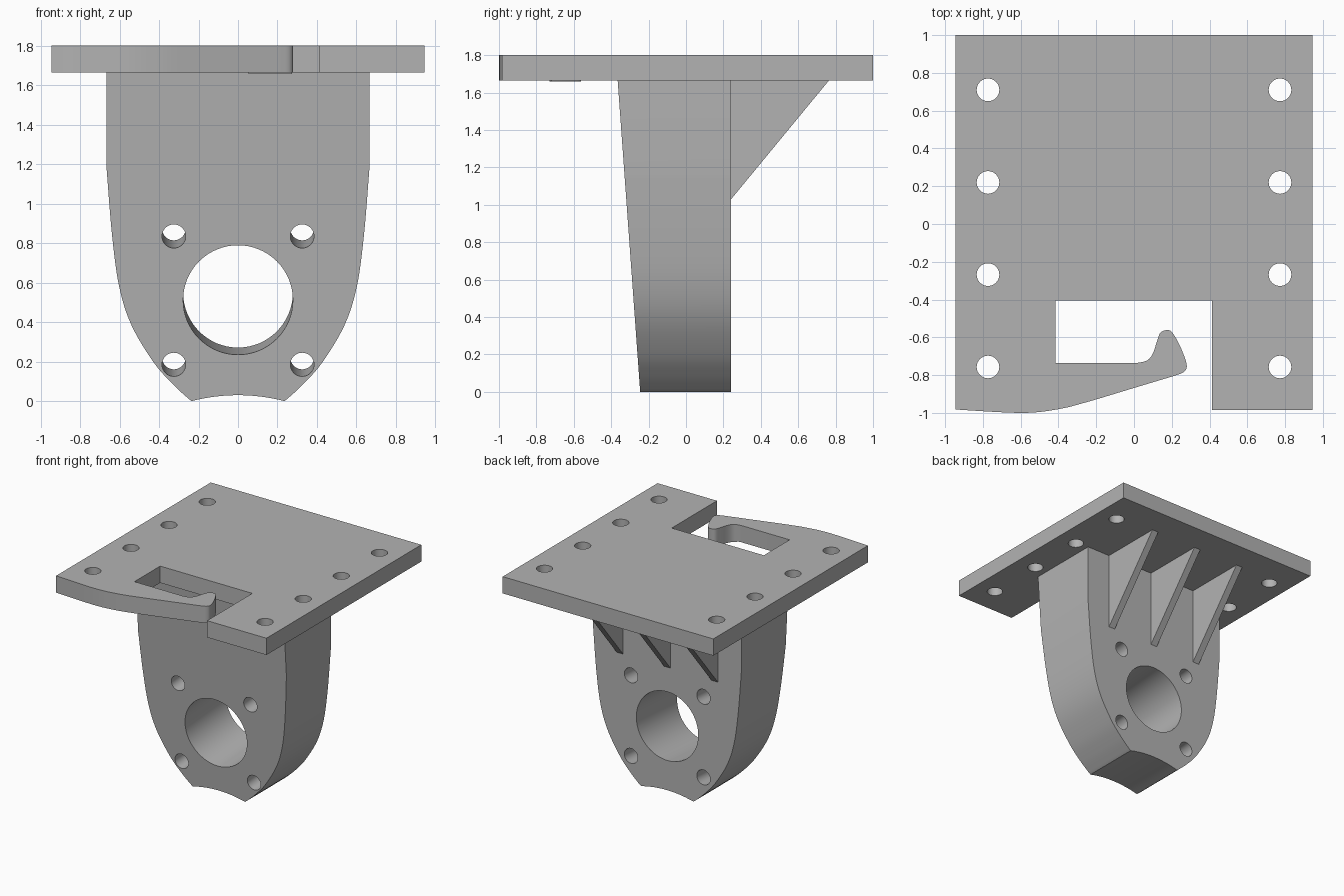
import bpy, bmesh
from mathutils import Vector

cube = bpy.data.objects.get("Cube")
if cube:
    bpy.data.objects.remove(cube, do_unlink=True)

grey = bpy.data.materials.new("plain_grey")
grey.use_nodes = True
grey.diffuse_color = (0.45, 0.45, 0.45, 1)
grey.node_tree.nodes["Principled BSDF"].inputs["Base Color"].default_value = (0.45, 0.45, 0.45, 1)

PLATE_BOTTOM, PLATE_TOP = 1.664, 1.80
BACK_Y, FRONT_Y, SLOPE = 0.24, -0.245, 0.0723


def smooth_path(points, steps=6):
    """Smooth curve through 2D points."""
    p = [Vector(q) for q in points]
    p = [p[0]] + p + [p[-1]]
    out = []
    for a, b, c, d in zip(p, p[1:], p[2:], p[3:]):
        for i in range(steps):
            t = i / steps
            out.append(0.5 * (2 * b + (c - a) * t + (2 * a - 5 * b + 4 * c - d) * t**2
                              + (3 * b - a - 3 * c + d) * t**3))
    return out + [p[-1]]


def prism(name, outline, place, start, end):
    """Extrude a 2D outline; place(u, v, w) maps it into space."""
    bm = bmesh.new()
    rings = [[bm.verts.new(place(u, v, w)) for u, v in outline] for w in (start, end)]
    n = len(outline)
    for ring in rings:
        bm.faces.new(ring)
    for i in range(n):
        j = (i + 1) % n
        bm.faces.new((rings[0][i], rings[0][j], rings[1][j], rings[1][i]))
    bmesh.ops.recalc_face_normals(bm, faces=bm.faces)
    mesh = bpy.data.meshes.new(name)
    bm.to_mesh(mesh)
    bm.free()
    mesh.materials.append(grey)
    obj = bpy.data.objects.new(name, mesh)
    bpy.context.collection.objects.link(obj)
    return obj


def activate(obj):
    bpy.ops.object.select_all(action='DESELECT')
    obj.select_set(True)
    bpy.context.view_layer.objects.active = obj


def drill(obj, centre, radius, axis, sides=48):
    """Cut a round through hole along an axis."""
    bpy.ops.mesh.primitive_cylinder_add(vertices=sides, radius=radius, depth=2, location=centre)
    cutter = bpy.context.object
    cutter.rotation_euler = Vector(axis).to_track_quat('Z', 'Y').to_euler()
    cutter.hide_render = True
    cutter.data.materials.append(grey)
    mod = obj.modifiers.new("hole", 'BOOLEAN')
    mod.operation, mod.solver, mod.object = 'DIFFERENCE', 'EXACT', cutter
    activate(obj)
    bpy.ops.object.modifier_apply(modifier=mod.name)
    bpy.data.objects.remove(cutter, do_unlink=True)


def flat(u, v, w):
    return (u, v, w)


# Top plate with slot and sprung hook
hook_front = smooth_path([(-0.945, -0.982), (-0.6, -1.0), (-0.41, -0.982), (-0.25, -0.943),
                          (0, -0.868), (0.22, -0.802)])
hook_tip = smooth_path([(0.22, -0.802), (0.265, -0.782), (0.279, -0.745), (0.25, -0.66),
                        (0.205, -0.577), (0.175, -0.562), (0.14, -0.575), (0.122, -0.62),
                        (0.1, -0.685), (0.07, -0.722), (0.02, -0.735)])
plate_outline = (hook_front[:-1] + hook_tip
                 + [(-0.415, -0.735), (-0.415, -0.405), (0.412, -0.405), (0.412, -0.985),
                    (0.945, -0.985), (0.945, 1), (-0.945, 1)])
plate = prism("top_plate", plate_outline, flat, PLATE_BOTTOM, PLATE_TOP)
for side in (-1, 1):
    for y in (0.71, 0.22, -0.268, -0.757):
        drill(plate, (side * 0.773, y, 1.7), 0.06, (0, 0, 1), 32)

# Thin pad beneath the hook tip
pad = prism("hook_pad", [(p.x, p.y) for p in hook_tip if p.y > -0.73], flat,
            PLATE_BOTTOM - 0.006, PLATE_BOTTOM)

# Hanging wall: rounded outline, sloped front face, vertical back
half = smooth_path([(0.665, 1.17), (0.638, 0.84), (0.602, 0.58), (0.54, 0.385), (0.43, 0.2),
                    (0.335, 0.09), (0.26, 0.02), (0.235, 0)])
arc = [(0.235 * k / 6, 0.03 * (1 - (k / 6) ** 2)) for k in range(5, -6, -1)]
top = PLATE_BOTTOM + 0.01
wall_outline = ([(0.665, top)] + [(p.x, p.y) for p in half] + arc
                + [(-p.x, p.y) for p in reversed(half)] + [(-0.665, top)])
wall = prism("hanging_wall", wall_outline,
             lambda x, z, w: (x, BACK_Y if w else FRONT_Y - SLOPE * z, z), 0, 1)


def drill_wall(x, z, radius):
    drill(wall, (x, FRONT_Y - SLOPE * z, z), radius, (0, 1, SLOPE), 64)


drill_wall(0, 0.512, 0.278)
for x in (-0.325, 0.325):
    for z in (0.185, 0.835):
        drill_wall(x, z, 0.06)

# Three triangular ribs behind the wall
ribs = []
for label, x in (("right", -0.425), ("middle", 0), ("left", 0.425)):
    ribs.append(prism(label + "_rib", [(BACK_Y, 1.028), (0.764, PLATE_BOTTOM), (BACK_Y, PLATE_BOTTOM)],
                      lambda y, z, w: (w, y, z), x - 0.029, x + 0.029))

for obj in (plate, pad, wall):
    activate(obj)
    bpy.ops.object.shade_smooth_by_angle(angle=0.5)
